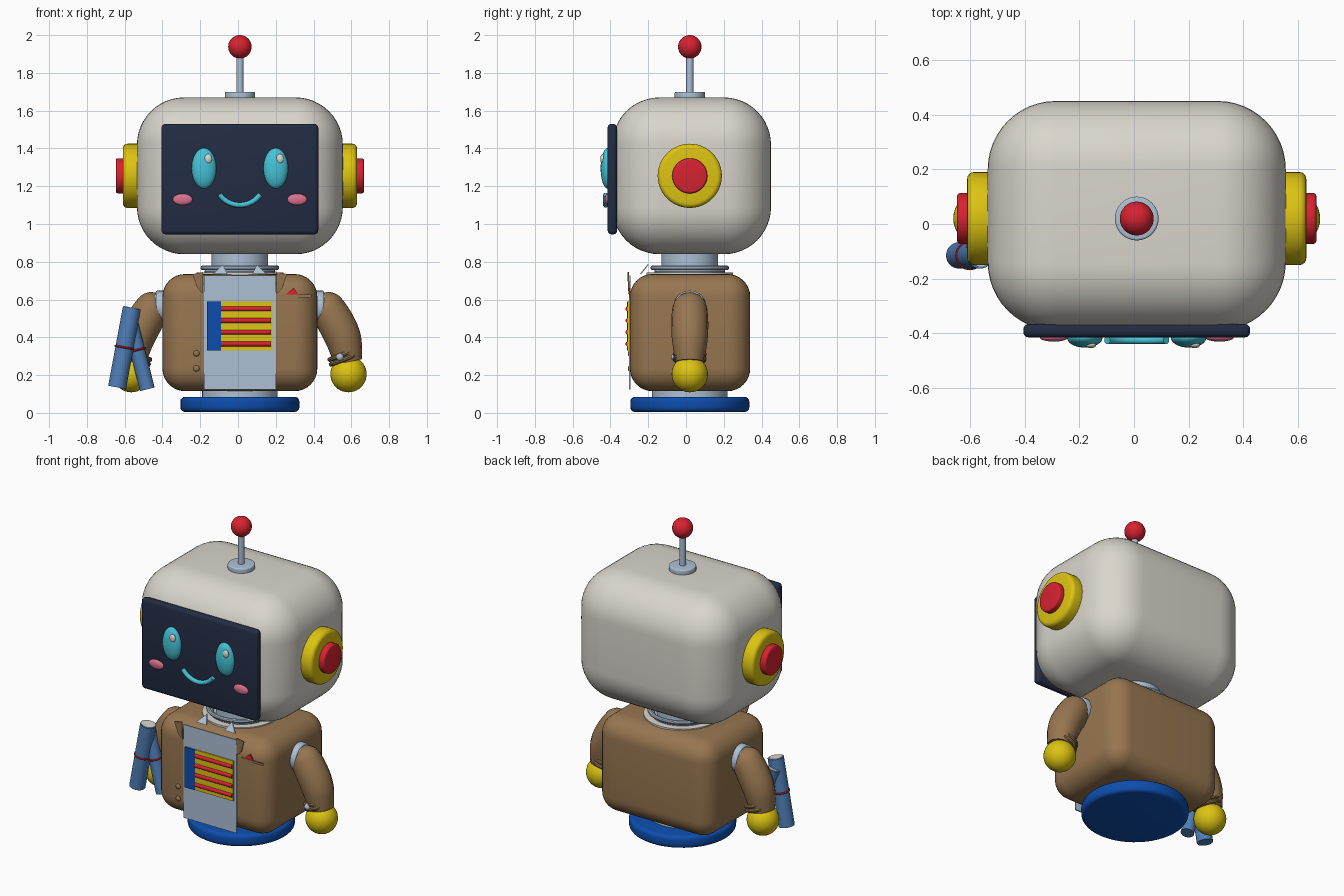
import bpy, bmesh, math
from mathutils import Vector

if "Cube" in bpy.data.objects:
    bpy.data.objects.remove(bpy.data.objects["Cube"])

CX, CY = 0.01, 0.02


def mat(name, r, g, b):
    m = bpy.data.materials.new(name)
    m.diffuse_color = (r, g, b, 1)
    m.use_nodes = True
    m.node_tree.nodes["Principled BSDF"].inputs["Base Color"].default_value = m.diffuse_color
    return m


CREAM = mat("cream", 0.70, 0.67, 0.61)
NAVY = mat("navy", 0.016, 0.025, 0.056)
BROWN = mat("brown", 0.31, 0.18, 0.08)
YELLOW = mat("yellow", 0.72, 0.55, 0.006)
RED = mat("red", 0.68, 0.016, 0.03)
BLUE = mat("blue", 0.004, 0.075, 0.42)
STEEL = mat("pale steel", 0.42, 0.53, 0.66)
CYAN = mat("cyan", 0.06, 0.55, 0.68)
PINK = mat("pink", 0.72, 0.17, 0.28)
DENIM = mat("paper blue", 0.08, 0.21, 0.47)


def finish(name, m, bevel=0, seg=4):
    o = bpy.context.object
    o.name = name
    o.data.materials.append(m)
    if bevel:
        b = o.modifiers.new("bevel", 'BEVEL')
        b.width, b.segments, b.limit_method = bevel, seg, 'ANGLE'
        bpy.ops.object.modifier_apply(modifier=b.name)
    bpy.ops.object.shade_smooth_by_angle(angle=math.radians(35))
    return o


def box(name, m, lo, hi, bevel=0, seg=4):
    lo, hi = Vector(lo), Vector(hi)
    bpy.ops.mesh.primitive_cube_add(size=1, location=(lo + hi) / 2)
    bpy.context.object.scale = hi - lo
    bpy.ops.object.transform_apply(location=False, rotation=False, scale=True)
    return finish(name, m, bevel, seg)


def rod(name, m, a, b, r, bevel=0):
    a, b = Vector(a), Vector(b)
    bpy.ops.mesh.primitive_cylinder_add(vertices=48, radius=r, depth=(b - a).length, location=(a + b) / 2)
    bpy.context.object.rotation_euler = (b - a).to_track_quat('Z', 'Y').to_euler()
    return finish(name, m, bevel)


def ball(name, m, c, r):
    bpy.ops.mesh.primitive_uv_sphere_add(segments=32, ring_count=20, radius=1, location=c)
    bpy.context.object.scale = r if isinstance(r, tuple) else (r, r, r)
    return finish(name, m)


def ring(name, m, c, r, t, axis=(0, 0, 1)):
    bpy.ops.mesh.primitive_torus_add(major_radius=r, minor_radius=t, major_segments=40, minor_segments=10, location=c)
    bpy.context.object.rotation_euler = Vector(axis).to_track_quat('Z', 'Y').to_euler()
    return finish(name, m)


def tube(name, m, pts):
    """Smooth swept tube through (x, y, z, radius) control points."""
    cu = bpy.data.curves.new(name, 'CURVE')
    cu.dimensions, cu.bevel_depth, cu.bevel_resolution = '3D', 1, 6
    cu.use_fill_caps = True
    s = cu.splines.new('NURBS')
    s.points.add(len(pts) - 1)
    for p, (x, y, z, r) in zip(s.points, pts):
        p.co, p.radius = (x, y, z, 1), r
    s.order_u, s.use_endpoint_u, s.resolution_u = 3, True, 6
    o = bpy.data.objects.new(name, cu)
    bpy.context.collection.objects.link(o)
    bpy.ops.object.select_all(action='DESELECT')
    o.select_set(True)
    bpy.context.view_layer.objects.active = o
    bpy.ops.object.convert(target='MESH')
    return finish(name, m)


def plate(name, m, pts, y, t=0.008, lean=0):
    """Flat outline in x/z, facing -y, leaning forward with height."""
    bm = bmesh.new()
    z0 = min(p[1] for p in pts)
    f = bm.faces.new([bm.verts.new((x, y - lean * (z - z0), z)) for x, z in pts])
    ex = bmesh.ops.extrude_face_region(bm, geom=[f])
    bmesh.ops.translate(bm, vec=(0, t, 0), verts=[v for v in ex["geom"] if isinstance(v, bmesh.types.BMVert)])
    bmesh.ops.recalc_face_normals(bm, faces=bm.faces)
    me = bpy.data.meshes.new(name)
    bm.to_mesh(me)
    bm.free()
    me.materials.append(m)
    o = bpy.data.objects.new(name, me)
    bpy.context.collection.objects.link(o)
    return o


# Head and antenna
box("head", CREAM, (-0.535, -0.39, 0.84), (0.555, 0.45, 1.67), 0.25, 12)
rod("antenna_base", STEEL, (CX, CY, 1.66), (CX, CY, 1.70), 0.08, 0.008)
rod("antenna_stem", STEEL, (CX, CY, 1.69), (CX, CY, 1.90), 0.019)
ball("antenna_ball", RED, (CX, CY, 1.938), 0.062)

# Face
box("face_screen", NAVY, (-0.405, -0.415, 0.945), (0.425, -0.365, 1.53), 0.02, 3)
for side, s in (("left", -1), ("right", 1)):
    ball(side + "_eye", CYAN, (CX + s * 0.19, -0.415, 1.295), (0.065, 0.037, 0.107))
    ball(side + "_eye_glint", CREAM, (CX + s * 0.19 + 0.022, -0.442, 1.345), (0.02, 0.012, 0.025))
    ball(side + "_cheek", PINK, (CX + s * 0.303, -0.415, 1.13), (0.052, 0.015, 0.03))
arc = [math.radians(a) for a in range(215, 326, 10)]
tube("smile", CYAN, [(CX + 0.132 * math.cos(a), -0.425, 1.232 + 0.132 * math.sin(a), 0.014) for a in arc])

# Neck, body and base
rod("neck", STEEL, (CX, CY, 0.70), (CX, CY, 0.87), 0.15)
rod("inner_collar", CREAM, (CX, CY, 0.72), (CX, CY, 0.742), 0.23)
for z, r in ((0.768, 0.195), (0.748, 0.175)):
    ring("neck_ring", STEEL, (CX, CY, z), r, 0.013)
box("jacket_body", BROWN, (-0.40, -0.297, 0.115), (0.42, 0.34, 0.735), 0.12, 8)
rod("waist", STEEL, (CX, CY, 0.07), (CX, CY, 0.13), 0.2)
rod("base", BLUE, (CX, CY, 0.005), (CX, CY, 0.085), 0.315, 0.025)


def rect(name, m, x0, x1, z0, z1, y):
    return plate(name, m, [(x0, z0), (x1, z0), (x1, z1), (x0, z1)], y)


# Shirt front and striped panel
rect("shirt_front", STEEL, -0.18, 0.20, 0.125, 0.728, -0.302)
rect("panel_backing", YELLOW, -0.165, 0.182, 0.33, 0.59, -0.309)
rect("panel_block", BLUE, -0.165, -0.09, 0.33, 0.59, -0.313)
for i in range(4):
    z = 0.365 + 0.062 * i
    rod("panel_stripe", RED, (-0.09, -0.307, z), (0.176, -0.307, z), 0.013)

# Lapels, collar points, pocket and buttons
for s in (-1, 1):
    fx = lambda d: CX + s * d
    plate("lapel", BROWN, [(fx(0.195), 0.745), (fx(0.25), 0.735), (fx(0.225), 0.66), (fx(0.195), 0.63)], -0.305, lean=0.05)
    plate("collar_point", STEEL, [(fx(0.065), 0.735), (fx(0.14), 0.735), (fx(0.09), 0.785)], -0.245, lean=-0.8)
rect("pocket_edge", BROWN, 0.235, 0.39, 0.612, 0.626, -0.303)
plate("pocket_square", RED, [(0.25, 0.625), (0.325, 0.62), (0.295, 0.662)], -0.301)
for z in (0.235, 0.315):
    ball("jacket_button", BROWN, (-0.22, -0.298, z), (0.016, 0.01, 0.016))

for side, s in (("left", -1), ("right", 1)):
    P = lambda d, z, y=CY: (CX + s * d, y, z)
    # Ears
    rod(side + "_ear", YELLOW, P(0.52, 1.255), P(0.62, 1.255), 0.17, 0.025)
    rod(side + "_ear_cap", RED, P(0.60, 1.255), P(0.657, 1.255), 0.093, 0.012)
    # Arms
    rod(side + "_shoulder_joint", STEEL, P(0.38, 0.56), P(0.445, 0.56), 0.087, 0.008)
    ball(side + "_shoulder", CREAM, P(0.455, 0.555), 0.08)
    path = [(0.42, 0.60, 0.03), (0.435, 0.595, 0.085), (0.485, 0.52, 0.098),
            (0.545, 0.41, 0.098), (0.565, 0.32, 0.085), (0.575, 0.27, 0.074)]
    tube(side + "_sleeve", BROWN, [P(d, z) + (r,) for d, z, r in path])
    for k in (0, 0.025):
        ring(side + "_cuff", BROWN, P(0.555 - 0.3 * k, 0.285 + k), 0.076, 0.013, (s * 0.36, 0, -0.93))
    ball(side + "_cuff_stud", STEEL, P(0.53, 0.295, -0.06), 0.02)
    ball(side + "_hand", YELLOW, P(0.575, 0.205), 0.096)

# Tied paper rolls
for name, a, b, r in (("long_roll", (-0.64, -0.115, 0.135), (-0.562, -0.115, 0.555), 0.048),
                      ("short_roll", (-0.48, -0.085, 0.125), (-0.575, -0.085, 0.50), 0.04)):
    a, b = Vector(a), Vector(b)
    d = (b - a).normalized()
    rod(name, DENIM, a, b, r)
    rod(name + "_paper_end", CREAM, b - d * 0.01, b + d * 0.003, r * 0.85)
    ring(name + "_tie", RED, a + d * 0.215, r, 0.006, d)
